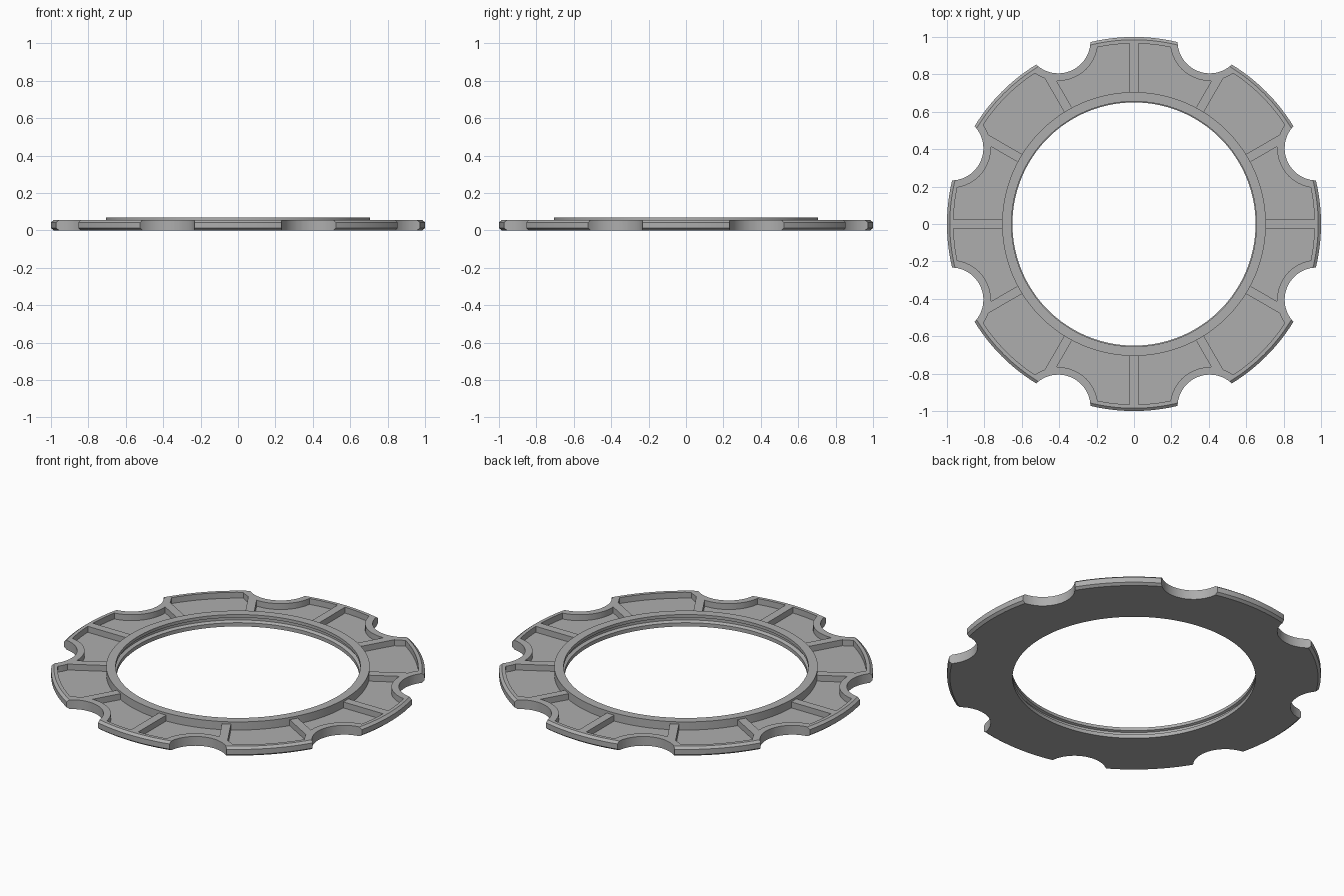
import bpy, bmesh, math
from mathutils import Matrix

if "Cube" in bpy.data.objects:
    bpy.data.objects.remove(bpy.data.objects["Cube"], do_unlink=True)

SEGMENTS = 192
NOTCHES = [math.radians(22.5 + 45 * i) for i in range(8)]
NOTCH_CENTRE = 1.058

grey = bpy.data.materials.new("plain grey")
grey.use_nodes = True
colour = (0.42, 0.42, 0.42, 1)
grey.diffuse_color = colour
grey.node_tree.nodes["Principled BSDF"].inputs["Base Color"].default_value = colour


def make_object(name, bm):
    bmesh.ops.recalc_face_normals(bm, faces=bm.faces)
    mesh = bpy.data.meshes.new(name)
    bm.to_mesh(mesh)
    bm.free()
    mesh.materials.append(grey)
    obj = bpy.data.objects.new(name, mesh)
    bpy.context.collection.objects.link(obj)
    return obj


def lathe(name, profile):
    """Revolve a closed (radius, height) outline around z."""
    bm = bmesh.new()
    rings = []
    for i in range(SEGMENTS):
        a = math.tau * i / SEGMENTS
        rings.append([bm.verts.new((r * math.cos(a), r * math.sin(a), z)) for r, z in profile])
    n = len(profile)
    for i in range(SEGMENTS):
        here, there = rings[i], rings[(i + 1) % SEGMENTS]
        for j in range(n):
            k = (j + 1) % n
            bm.faces.new((here[j], there[j], there[k], here[k]))
    return make_object(name, bm)


def notch_cutters(name, radius):
    bm = bmesh.new()
    for a in NOTCHES:
        place = Matrix.Rotation(a, 4, 'Z') @ Matrix.Translation((NOTCH_CENTRE, 0, 0))
        bmesh.ops.create_cone(bm, cap_ends=True, segments=64, radius1=radius,
                              radius2=radius, depth=0.5, matrix=place)
    return make_object(name, bm)


def rib_cutters(name, half_width):
    bm = bmesh.new()
    for i in range(12):
        place = (Matrix.Rotation(math.tau * i / 12, 4, 'Z') @ Matrix.Translation((0.85, 0, 0))
                 @ Matrix.Diagonal((0.5, 2 * half_width, 0.5, 1)))
        bmesh.ops.create_cube(bm, size=1, matrix=place)
    return make_object(name, bm)


def subtract(target, cutter):
    mod = target.modifiers.new("cut", 'BOOLEAN')
    mod.operation = 'DIFFERENCE'
    mod.solver = 'EXACT'
    mod.object = cutter
    bpy.context.view_layer.objects.active = target
    bpy.ops.object.modifier_apply(modifier=mod.name)
    bpy.data.objects.remove(cutter, do_unlink=True)


# Flat disc with bevelled outer edge
disc = lathe("notched_disc", [(0.70, 0), (0.985, 0), (1, 0.012), (1, 0.043),
                              (0.985, 0.055), (0.70, 0.055)])

# Recessed pockets, leaving ribs and a rim that follows the notches
pockets = lathe("pockets", [(0.69, 0.02), (0.965, 0.02), (0.965, 0.1), (0.69, 0.1)])
subtract(pockets, rib_cutters("ribs", 0.024))
subtract(pockets, notch_cutters("notch_rims", 0.212))
subtract(disc, pockets)

# Round notches through the outer edge
subtract(disc, notch_cutters("notches", 0.172))

# Raised collar with a grooved bore
collar = lathe("inner_collar", [(0.65, 0), (0.705, 0), (0.705, 0.068), (0.655, 0.068),
                                (0.655, 0.05), (0.668, 0.045), (0.668, 0.03), (0.65, 0.022)])

# Smooth curved walls, sharp edges
for obj in (disc, collar):
    bpy.ops.object.select_all(action='DESELECT')
    obj.select_set(True)
    bpy.context.view_layer.objects.active = obj
    bpy.ops.object.shade_smooth_by_angle(angle=math.radians(25))
